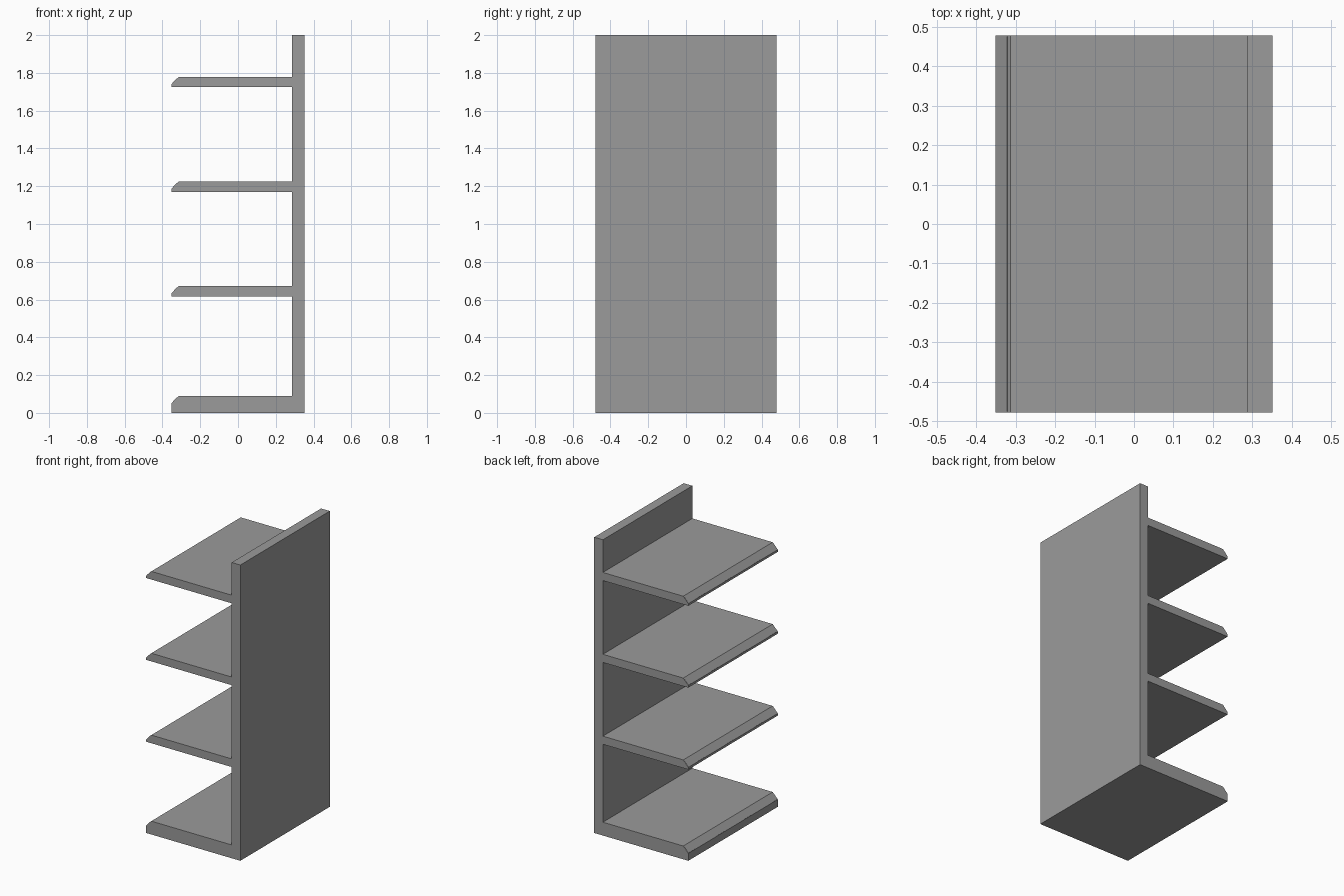
import bpy, bmesh

if "Cube" in bpy.data.objects:
    bpy.data.objects.remove(bpy.data.objects["Cube"])

HALF = 0.478      # half width along y
FRONT = -0.352    # front edge of the shelves
PANEL = 0.287     # face of the back panel
BACK = 0.352
CH_X, CH_Z = 0.038, 0.04   # sloped front edge of each shelf

# mid grey paint shared by all parts
paint = bpy.data.materials.new("grey_paint")
paint.diffuse_color = (0.328, 0.328, 0.328, 1)
paint.use_nodes = True
paint.node_tree.nodes["Principled BSDF"].inputs["Base Color"].default_value = paint.diffuse_color


def extrude_profile(name, points, half):
    """Extrude an x-z outline symmetrically along y."""
    bm = bmesh.new()
    face = bm.faces.new([bm.verts.new((x, -half, z)) for x, z in points])
    new = bmesh.ops.extrude_face_region(bm, geom=[face])["geom"]
    verts = [v for v in new if isinstance(v, bmesh.types.BMVert)]
    bmesh.ops.translate(bm, verts=verts, vec=(0, 2 * half, 0))
    bmesh.ops.recalc_face_normals(bm, faces=bm.faces)
    mesh = bpy.data.meshes.new(name)
    bm.to_mesh(mesh)
    bm.free()
    mesh.materials.append(paint)
    obj = bpy.data.objects.new(name, mesh)
    bpy.context.collection.objects.link(obj)
    return obj


def shelf(name, bottom, top):
    # board with a sloped front edge
    extrude_profile(name, [(PANEL, bottom), (FRONT, bottom), (FRONT, top - CH_Z),
                           (FRONT + CH_X, top), (PANEL, top)], HALF)
    # thin price strip lying on the slope
    x0, z0 = FRONT + 0.001, top - CH_Z + 0.001
    x1, z1 = FRONT + 0.8 * CH_X, top - 0.2 * CH_Z
    lift = 0.001
    extrude_profile(name + "_price_strip",
                    [(x0, z0), (x0 - lift, z0 + lift), (x1 - lift, z1 + lift), (x1, z1)],
                    HALF - 0.002)


# upright back panel
extrude_profile("back_panel", [(PANEL, 0), (BACK, 0), (BACK, 2), (PANEL, 2)], HALF)

# thick base shelf and three thinner shelves
shelf("base_shelf", 0, 0.09)
for i in range(3):
    top = 0.672 + 0.5535 * i
    shelf(f"shelf_{i + 1}", top - 0.055, top)
